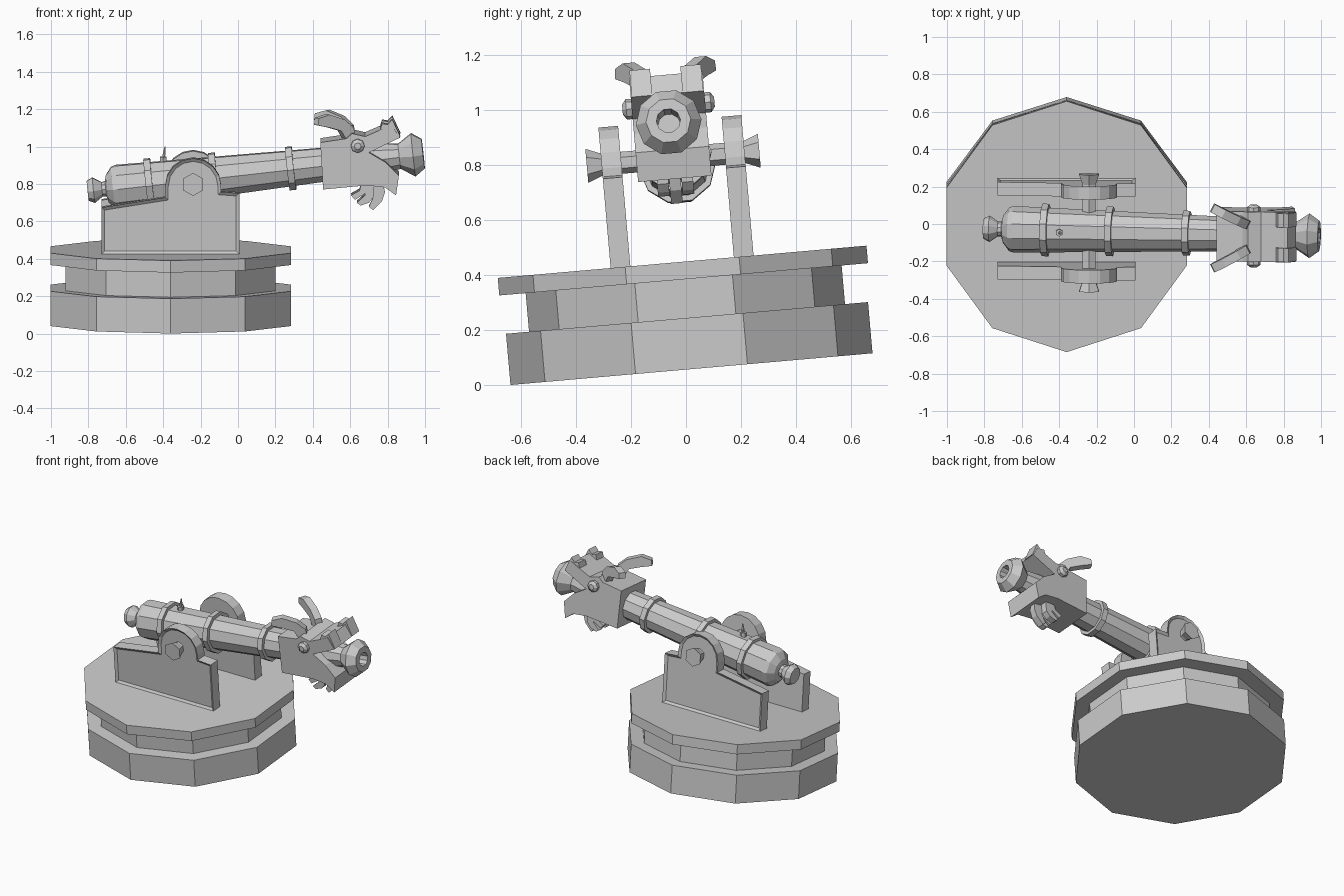
import bpy, bmesh
from math import sin, cos, tau, radians
from mathutils import Matrix

if "Cube" in bpy.data.objects:
    bpy.data.objects.remove(bpy.data.objects["Cube"])

# The whole model leans 5 degrees about x
TILT = Matrix.Translation((0, 0.02, 0.058)) @ Matrix.Rotation(radians(5), 4, 'X')


def move(x, y, z):
    return Matrix.Translation((x, y, z))


def rot(deg, axis):
    return Matrix.Rotation(radians(deg), 4, axis)


def finish(name, bm, mat):
    bmesh.ops.recalc_face_normals(bm, faces=bm.faces)
    me = bpy.data.meshes.new(name)
    bm.to_mesh(me)
    bm.free()
    ob = bpy.data.objects.new(name, me)
    ob.matrix_world = TILT @ mat
    bpy.context.collection.objects.link(ob)
    return ob


def lathe(name, profile, sides, mat):
    """Revolve (height, radius) points about local z, closing both ends."""
    bm = bmesh.new()
    rings = [[bm.verts.new((r * sin(tau * i / sides), r * cos(tau * i / sides), h))
              for i in range(sides)] for h, r in profile]
    for a, b in zip(rings, rings[1:]):
        for i in range(sides):
            j = (i + 1) % sides
            bm.faces.new((a[i], a[j], b[j], b[i]))
    bm.faces.new(rings[0])
    bm.faces.new(rings[-1])
    return finish(name, bm, mat)


def plate(name, outline, width, mat, panel_side=0):
    """Extrude an xz outline along y; optionally recess a panel on one side."""
    bm = bmesh.new()
    face = bm.faces.new([bm.verts.new((x, -width / 2, z)) for x, z in outline])
    ext = bmesh.ops.extrude_face_region(bm, geom=[face], use_keep_orig=True)
    bmesh.ops.translate(bm, vec=(0, width, 0),
                        verts=[v for v in ext['geom'] if isinstance(v, bmesh.types.BMVert)])
    bmesh.ops.recalc_face_normals(bm, faces=bm.faces)
    if panel_side:
        side = [f for f in bm.faces if f.normal.y * panel_side > 0.9]
        bmesh.ops.inset_region(bm, faces=side, thickness=0.017, use_even_offset=True)
        bmesh.ops.translate(bm, vec=(0, -0.012 * panel_side, 0), verts=side[0].verts)
    return finish(name, bm, mat)


# Three-tier ten-sided base
for name, z0, z1, r, squash in (("base_plinth", 0, 0.187, 0.676, 0.978),
                                ("base_neck", 0.187, 0.328, 0.59, 0.978),
                                ("base_deck", 0.328, 0.392, 0.676, 0.996)):
    lathe(name, [(z0, r), (z1, r)], 10,
          move(-0.36, 0, 0) @ Matrix.Diagonal((1, squash, 1, 1)))

# Side cheeks with arched top and recessed outer panel
arch = [(-0.24 + 0.15 * cos(tau * i / 16), 0.755 + 0.15 * sin(tau * i / 16)) for i in range(9)]
cheek = ([(-0.73, 0.39), (0.007, 0.39), (0.007, 0.718), (-0.09, 0.725)] + arch
         + [(-0.39, 0.695), (-0.73, 0.641)])
for s, label in ((-1, "front"), (1, "back")):
    plate(label + "_cheek", cheek, 0.072, move(0, s * 0.225, 0), s)

# Axle with flared hexagonal ends
lathe("axle", [(-0.315, 0.062), (-0.26, 0.04), (0.26, 0.04), (0.315, 0.062)], 6,
      move(-0.24, 0, 0.77) @ rot(-90, 'X'))

# Barrel with knob, flared muzzle and hollow bore
AIM = move(-0.24, 0.01, 0.77) @ rot(-0.7, 'Z') @ rot(90 - 6.4, 'Y')
lathe("barrel", [(-0.567, 0.055), (-0.535, 0.071), (-0.49, 0.04), (-0.47, 0.042),
                 (-0.462, 0.075), (-0.43, 0.117), (-0.405, 0.125), (0.72, 0.093),
                 (1.0, 0.085), (1.11, 0.07), (1.185, 0.12), (1.238, 0.082),
                 (1.238, 0.044), (1.08, 0.042)], 10, AIM)

# Reinforcing bands
for i, (t, r) in enumerate(((-0.235, 0.141), (0.112, 0.133), (0.525, 0.12))):
    lathe(f"barrel_band_{i + 1}", [(t - 0.018, r - 0.03), (t - 0.018, r), (t + 0.018, r),
                                   (t + 0.018, r - 0.03)], 10, AIM)

# Fuse
lathe("fuse_collar", [(0, 0.02), (0.03, 0.02)], 6, move(-0.40, 0.01, 0.86))
lathe("fuse", [(0, 0.009), (0.045, 0.008), (0.075, 0.003)], 6,
      move(-0.40, 0.01, 0.87) @ rot(8, 'Y'))

# Beast head with open jaws around the muzzle
head = [(0.44, 0.979), (0.58, 1.0), (0.61, 1.027), (0.68, 1.011), (0.775, 1.053),
        (0.82, 1.075), (0.866, 1.005), (0.70, 0.925), (0.79, 0.872), (0.86, 0.802),
        (0.845, 0.695), (0.786, 0.738), (0.69, 0.749), (0.455, 0.727)]
plate("beast_head", head, 0.268, Matrix())

ear = [(0.02, 0.99), (0.01, 1.053), (-0.045, 1.10), (-0.135, 1.13), (-0.2, 1.112),
       (-0.205, 1.075), (-0.135, 1.06), (-0.065, 1.04), (-0.03, 0.985)]
nostril = [(0.755, 1.03), (0.77, 1.08), (0.80, 1.075), (0.825, 1.102), (0.868, 1.01)]
for s, label in ((-1, "front"), (1, "back")):
    plate(label + "_ear", ear, 0.048, move(0.60, s * 0.07, 0) @ rot(-27 * s, 'Z'))
    plate(label + "_nostril", nostril, 0.075, move(0, s * 0.093, 0))
    lathe(label + "_eye", [(0, 0.037), (0.022, 0.037), (0.036, 0.018)], 8,
          move(0.64, s * 0.132, 0.962) @ rot(-90 * s, 'X'))

# Beard tufts
tufts = ([(0.775, 0.76), (0.785, 0.70), (0.77, 0.653), (0.722, 0.605), (0.70, 0.625),
          (0.725, 0.68), (0.70, 0.76)],
         [(0.73, 0.76), (0.725, 0.68), (0.70, 0.65), (0.655, 0.635), (0.635, 0.65),
          (0.68, 0.69), (0.68, 0.76)],
         [(0.70, 0.76), (0.68, 0.70), (0.625, 0.665), (0.605, 0.69), (0.65, 0.715),
          (0.66, 0.76)])
for i, pts in enumerate(tufts):
    for s in ((0,) if i == 0 else (-1, 1)):
        plate(f"beard_tuft_{i + 1}", pts, 0.042, move(0, 0.045 * s, 0))
